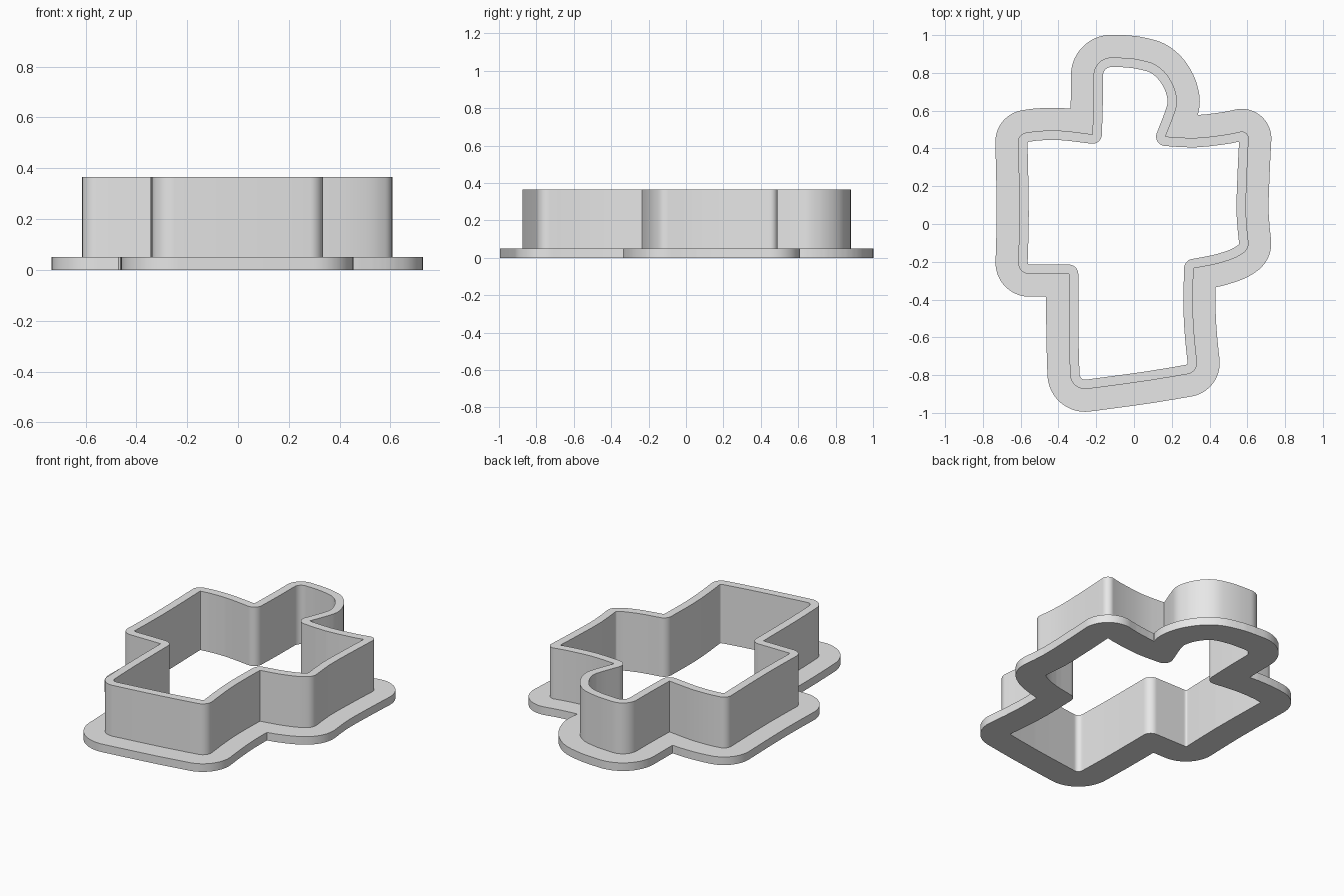
import bpy
import bmesh
import math
from mathutils import Vector
from mathutils.geometry import intersect_point_line

cube = bpy.data.objects.get("Cube")
if cube:
    bpy.data.objects.remove(cube, do_unlink=True)

HEIGHT, FLANGE_TOP = 0.365, 0.05
WALL, FLANGE = 0.05, 0.12
STEP = 0.006
SOFT, SHARP, ROUND = 9, 0, 0.06

# Wall outline, counter-clockwise: x, y, corner radius
OUTLINE = [
    (-.345, -.265, SHARP), (-.345, -.61, SOFT), (-.335, -.885, .08),       # right leg side
    (.08, -.83, SOFT), (.34, -.785, ROUND), (.32, -.61, SOFT),             # foot edge
    (.31, -.45, SOFT), (.315, -.235, SHARP), (.45, -.21, SOFT),            # left leg side
    (.55, -.175, SOFT), (.61, -.13, ROUND), (.59, .05, SOFT),              # left arm
    (.6, .32, SOFT), (.61, .5, ROUND), (.505, .475, SOFT),
    (.32, .452, SOFT), (.167, .463, SHARP), (.213, .58, SOFT),             # neck and head
    (.232, .645, SOFT), (.215, .725, SOFT), (.17, .80, SOFT),
    (.11, .85, SOFT), (0, .878, SOFT), (-.214, .885, .11),
    (-.214, .66, SOFT), (-.22, .475, SHARP), (-.395, .497, SOFT),          # right arm
    (-.525, .492, SOFT), (-.615, .476, ROUND), (-.605, .05, SOFT),
    (-.615, -.265, ROUND),
]


def rounded(points):
    """Replace each corner by a tangent curve of the wanted radius."""
    result = []
    count = len(points)
    for i, (x, y, radius) in enumerate(points):
        p = Vector((x, y))
        a = Vector(points[i - 1][:2]) - p
        b = Vector(points[(i + 1) % count][:2]) - p
        turn = math.pi - a.angle(b)
        if radius == SHARP or turn < 0.005:
            result.append(p)
            continue
        tangent = min(radius * math.tan(turn / 2), 0.46 * min(a.length, b.length))
        radius = tangent / math.tan(turn / 2)
        a.normalize()
        b.normalize()
        centre = p + (a + b).normalized() * math.hypot(radius, tangent)
        start, end = p + a * tangent - centre, p + b * tangent - centre
        steps = max(2, math.ceil(turn / 0.14))
        for k in range(steps + 1):
            t = k / steps
            weight_a = math.sin((1 - t) * turn) / math.sin(turn)
            weight_b = math.sin(t * turn) / math.sin(turn)
            result.append(centre + start * weight_a + end * weight_b)
    return result


def offset(path, distance):
    """Parallel outline: round outside corners, drop points that come too close."""
    segments = [(path[i - 1], path[i]) for i in range(len(path))]
    normals = []
    for a, b in segments:
        d = (b - a).normalized()
        normals.append(Vector((d.y, -d.x)))
    candidates = []
    for i, (a, b) in enumerate(segments):
        n, following = normals[i], normals[(i + 1) % len(path)]
        steps = max(2, math.ceil((b - a).length / STEP))
        candidates += [a.lerp(b, k / steps) + n * distance for k in range(steps + 1)]
        turn = math.atan2(n.x * following.y - n.y * following.x, n.dot(following))
        steps = math.ceil(abs(turn) / 0.12)
        for k in range(1, steps):
            angle = turn * k / steps
            c, s = math.cos(angle), math.sin(angle)
            candidates.append(b + Vector((c * n.x - s * n.y, s * n.x + c * n.y)) * distance)

    def is_clear(p):
        for a, b in segments:
            if (p - a).length > abs(distance) + (b - a).length:
                continue
            t = intersect_point_line(p, a, b)[1]
            if (p - a.lerp(b, min(1, max(0, t)))).length < abs(distance) - 1e-5:
                return False
        return True

    result = []
    for p in candidates:
        if (not result or (p - result[-1]).length > STEP / 2) and is_clear(p):
            result.append(p)
    while (result[-1] - result[0]).length < STEP / 2:
        result.pop()
    return result


outer = rounded(OUTLINE)
inner = offset(outer, -WALL)
rim = offset(outer, FLANGE)

bm = bmesh.new()


def ring(path, z):
    verts = [bm.verts.new((p.x, p.y, z)) for p in path]
    edges = [bm.edges.new((verts[i - 1], verts[i])) for i in range(len(verts))]
    return verts, edges


def side(low, high):
    a, b = low[0], high[0]
    for i in range(len(a)):
        bm.faces.new((a[i - 1], a[i], b[i], b[i - 1]))


def cap(first, second, up):
    filled = bmesh.ops.triangle_fill(bm, use_beauty=True, edges=first[1] + second[1],
                                     normal=(0, 0, up))
    return filled


inner_low, inner_high = ring(inner, 0), ring(inner, HEIGHT)
outer_low, outer_high = ring(outer, FLANGE_TOP), ring(outer, HEIGHT)
rim_low, rim_high = ring(rim, 0), ring(rim, FLANGE_TOP)

# Flat faces: underside, flange top, wall top
cap(inner_low, rim_low, -1)
cap(outer_low, rim_high, 1)
cap(inner_high, outer_high, 1)
# Upright faces
side(inner_low, inner_high)
side(outer_low, outer_high)
side(rim_low, rim_high)
bmesh.ops.recalc_face_normals(bm, faces=bm.faces)

mesh = bpy.data.meshes.new("flanged_cutter")
bm.to_mesh(mesh)
bm.free()
body = bpy.data.objects.new("flanged_cutter", mesh)
bpy.context.collection.objects.link(body)

# Plain grey material
grey = bpy.data.materials.new("light_grey")
grey.use_nodes = True
colour = (0.8, 0.8, 0.8, 1)
grey.diffuse_color = colour
grey.node_tree.nodes["Principled BSDF"].inputs["Base Color"].default_value = colour
mesh.materials.append(grey)

bpy.ops.object.select_all(action='DESELECT')
body.select_set(True)
bpy.context.view_layer.objects.active = body
bpy.ops.object.shade_smooth_by_angle(angle=math.radians(30))
